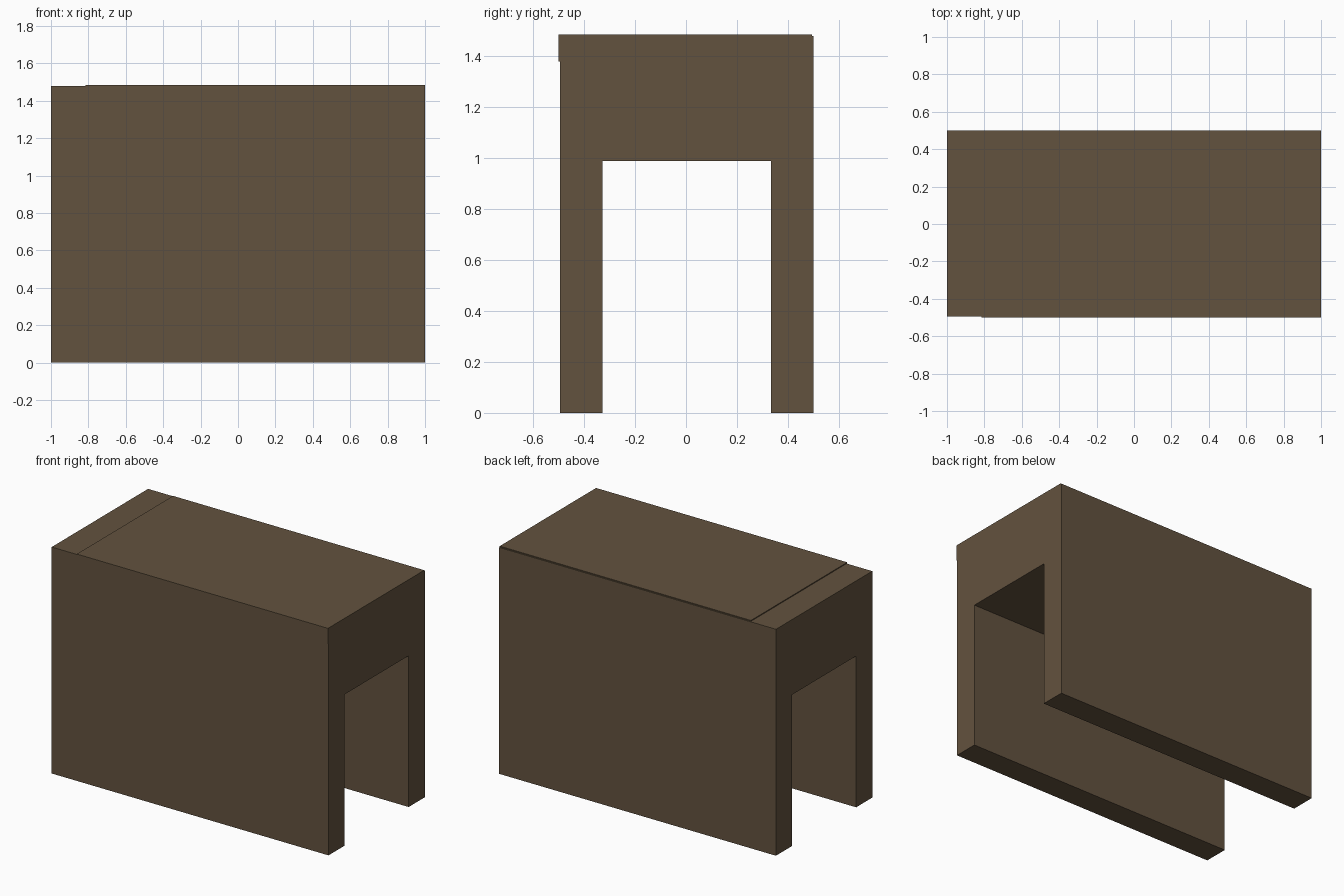
import bpy
import bmesh

if "Cube" in bpy.data.objects:
    bpy.data.objects.remove(bpy.data.objects["Cube"])

brown = bpy.data.materials.new("dark brown")
brown.diffuse_color = (0.124, 0.085, 0.049, 1)
brown.use_nodes = True
brown.node_tree.nodes["Principled BSDF"].inputs["Base Color"].default_value = brown.diffuse_color


def extrude_profile(name, points, x0, x1):
    """Extrude a (y, z) outline along x from x0 to x1."""
    bm = bmesh.new()
    face = bm.faces.new([bm.verts.new((x0, y, z)) for y, z in points])
    ext = bmesh.ops.extrude_face_region(bm, geom=[face], use_keep_orig=True)
    moved = [v for v in ext["geom"] if isinstance(v, bmesh.types.BMVert)]
    bmesh.ops.translate(bm, verts=moved, vec=(x1 - x0, 0, 0))
    bmesh.ops.recalc_face_normals(bm, faces=bm.faces)
    mesh = bpy.data.meshes.new(name)
    bm.to_mesh(mesh)
    bm.free()
    mesh.materials.append(brown)
    obj = bpy.data.objects.new(name, mesh)
    bpy.context.collection.objects.link(obj)
    return obj


FRONT, BACK, TOP = -0.494, 0.5, 1.479   # body limits
LIP = 0.006                             # cover thickness

# Arch body: two side walls joined by a thick top, open through the length
extrude_profile("arch_body", [
    (FRONT, 0), (FRONT, TOP), (BACK, TOP), (BACK, 0),
    (0.333, 0), (0.333, 0.988), (-0.328, 0.988), (-0.328, 0),
], -1, 1)

# Thin cover over the top, folded down along the front edge
extrude_profile("top_cover", [
    (FRONT - LIP, 1.38), (FRONT - LIP, TOP + LIP), (BACK - LIP, TOP + LIP),
    (BACK - LIP, TOP), (FRONT, TOP), (FRONT, 1.38),
], -0.815, 1)
